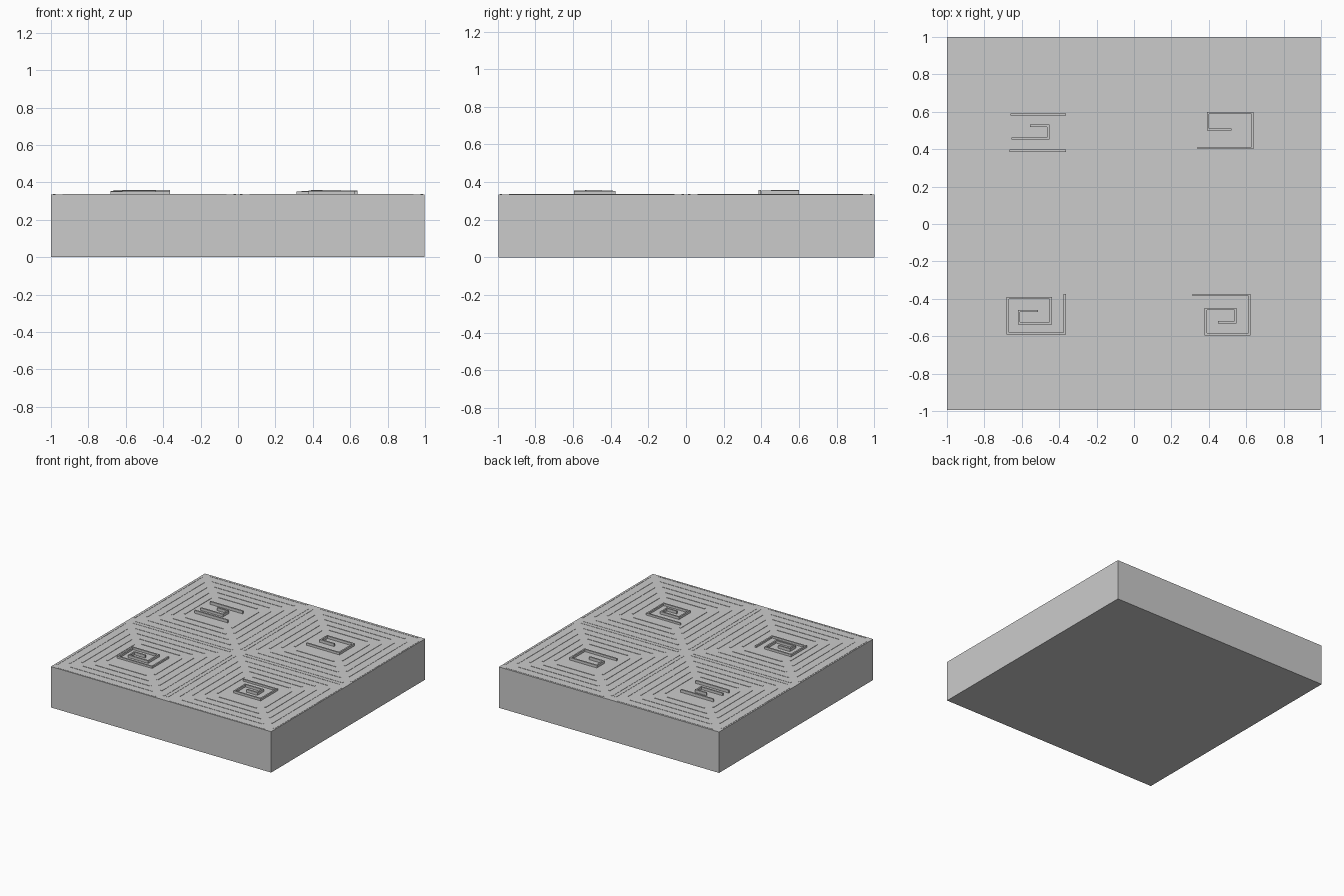
import bpy, bmesh
from mathutils import Matrix, Vector

if "Cube" in bpy.data.objects:
    bpy.data.objects.remove(bpy.data.objects["Cube"])

TOP = 0.335
W = 0.012


def add_box(bm, lo, hi):
    lo, hi = Vector(lo), Vector(hi)
    size, mid = hi - lo, (lo + hi) / 2
    m = Matrix.Translation(mid) @ Matrix.Diagonal((*size, 1))
    bmesh.ops.create_cube(bm, size=1, matrix=m)


def finish(bm, name):
    me = bpy.data.meshes.new(name)
    bm.to_mesh(me)
    bm.free()
    ob = bpy.data.objects.new(name, me)
    bpy.context.collection.objects.link(ob)
    return ob


def wall(bm, a, b, z):
    h = W / 2
    add_box(bm, (min(a[0], b[0]) - h, min(a[1], b[1]) - h, TOP - 0.1),
            (max(a[0], b[0]) + h, max(a[1], b[1]) + h, z))


# Base slab
bm = bmesh.new()
add_box(bm, (-1, -0.995, 0), (0.997, 1, TOP))
finish(bm, "base_slab")

# Raised square spirals, listed from the inner end outwards
spirals = {
    "front_left_spiral": [[(-.52, -.465), (-.615, -.465), (-.615, -.53), (-.445, -.53),
                           (-.445, -.395), (-.675, -.395), (-.675, -.585), (-.37, -.585),
                           (-.37, -.38)]],
    "front_right_spiral": [[(.455, -.525), (.542, -.525), (.542, -.455), (.383, -.455),
                            (.383, -.59), (.617, -.59), (.617, -.38), (.32, -.38)]],
    "back_right_spiral": [[(.515, .505), (.395, .505), (.395, .593), (.633, .593),
                           (.633, .407), (.345, .407)]],
    "back_left_spiral": [[(-.55, .525), (-.458, .525), (-.458, .457), (-.65, .457)],
                         [(-.655, .585), (-.37, .585)], [(-.66, .392), (-.37, .392)]],
}
for name, paths in spirals.items():
    bm = bmesh.new()
    for path in paths:
        for i, (a, b) in enumerate(zip(path, path[1:])):
            wall(bm, a, b, 0.358 - 0.0012 * i)
    finish(bm, name)

# Low ridges continuing each spiral out to the quadrant edge, open at corners
for cx in (-0.5, 0.5):
    for cy in (-0.5, 0.5):
        bm = bmesh.new()
        for i in range(5):
            r = 0.215 + 0.067 * i
            e = r - 0.05
            z = TOP + 0.003 - 0.0003 * i
            for s in (-1, 1):
                wall(bm, (cx - e, cy + s * r), (cx + e, cy + s * r), z)
                wall(bm, (cx + s * r, cy - e), (cx + s * r, cy + e), z)
        finish(bm, "ridge_rings")
